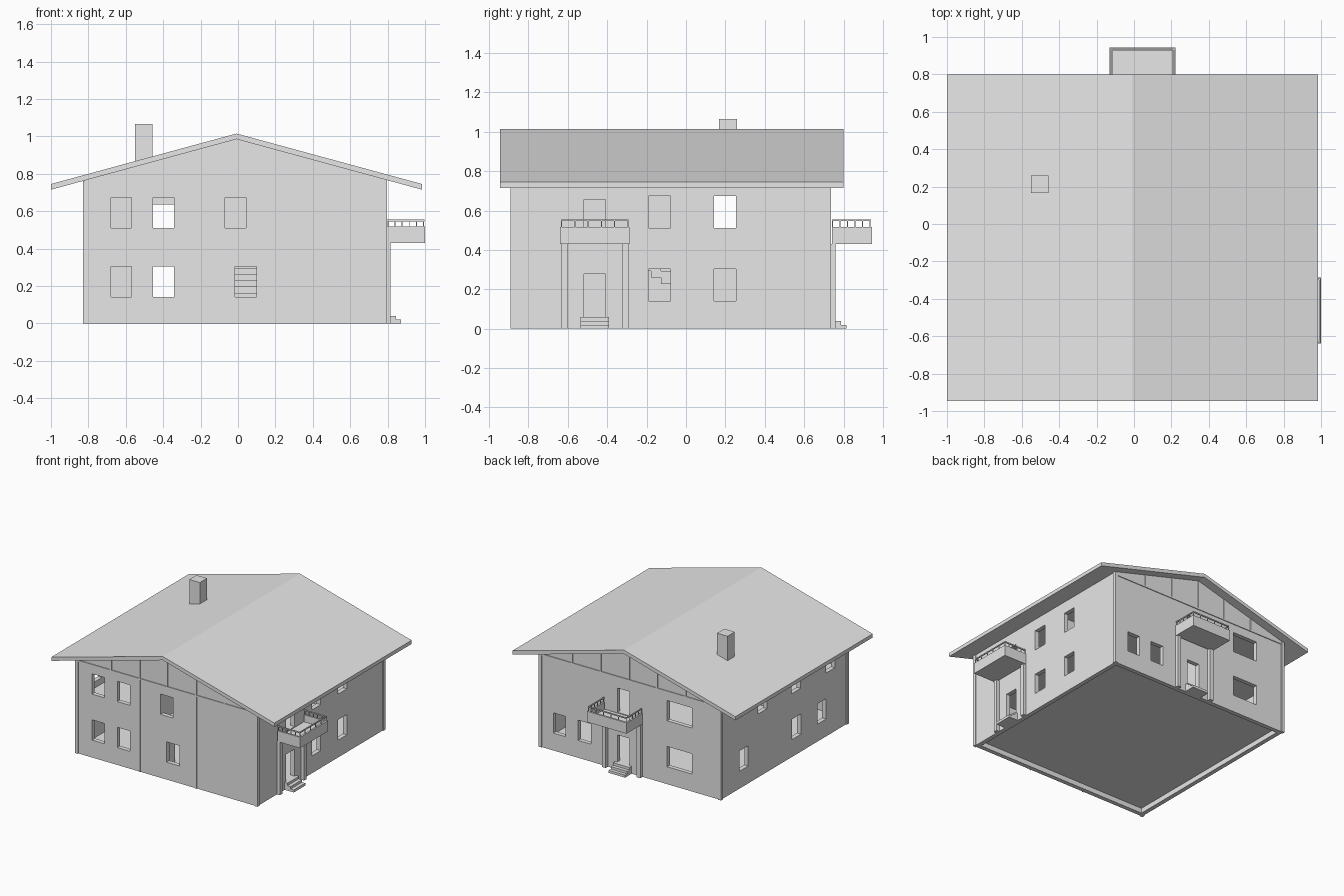
import bpy, bmesh
from mathutils import Vector

old = bpy.data.objects.get("Cube")
if old:
    bpy.data.objects.remove(old)

grey = bpy.data.materials.new("plain_grey")
grey.use_nodes = True
colour = (0.8, 0.8, 0.8, 1)
grey.diffuse_color = colour
grey.node_tree.nodes["Principled BSDF"].inputs["Base Color"].default_value = colour


def finish(name, bm):
    bmesh.ops.recalc_face_normals(bm, faces=bm.faces)
    mesh = bpy.data.meshes.new(name)
    bm.to_mesh(mesh)
    bm.free()
    mesh.materials.append(grey)
    ob = bpy.data.objects.new(name, mesh)
    bpy.context.collection.objects.link(ob)
    return ob


def boxes(name, items):
    """One object from boxes given as (x0, x1, y0, y1, z0, z1)."""
    bm = bmesh.new()
    for x0, x1, y0, y1, z0, z1 in items:
        verts = bmesh.ops.create_cube(bm, size=1)["verts"]
        for v in verts:
            v.co = Vector((x1 if v.co.x > 0 else x0,
                           y1 if v.co.y > 0 else y0,
                           z1 if v.co.z > 0 else z0))
    return finish(name, bm)


def prism(name, profile, y0, y1):
    """Profile in x and z, extruded along y."""
    bm = bmesh.new()
    face = bm.faces.new([bm.verts.new((x, y0, z)) for x, z in profile])
    ext = bmesh.ops.extrude_face_region(bm, geom=[face])["geom"]
    bmesh.ops.translate(bm, vec=(0, y1 - y0, 0),
                        verts=[g for g in ext if isinstance(g, bmesh.types.BMVert)])
    return finish(name, bm)


def cut(ob, cutter):
    mod = ob.modifiers.new("cut", "BOOLEAN")
    mod.operation, mod.solver, mod.object = "DIFFERENCE", "EXACT", cutter
    bpy.context.view_layer.objects.active = ob
    bpy.ops.object.modifier_apply(modifier=mod.name)
    bpy.data.objects.remove(cutter)


# Overall measures
XL, XR, YF, YB, T = -0.82, 0.79, -0.885, 0.73, 0.035
RIDGE, SLOPE, ROOF_T = -0.008, 0.272, 0.03
LOW, HIGH = (0.14, 0.303), (0.51, 0.673)


def under(x):
    """Height of the roof underside."""
    return 0.985 - SLOPE * abs(x - RIDGE)


# Roof
top = [(x, under(x) + ROOF_T) for x in (-1, RIDGE, 0.985)]
prism("roof", top + [(x, z - ROOF_T) for x, z in reversed(top)], -0.945, 0.8)
boxes("chimney", [(-0.55, -0.457, 0.167, 0.258, 0.78, 1.065)])


# Outer walls, hollowed, with window and door openings
def shell(x0, x1, z0, drop):
    return [(x0, z0), (x1, z0), (x1, under(x1) - drop),
            (RIDGE, under(RIDGE) - drop), (x0, under(x0) - drop)]


walls = prism("outer_walls", shell(XL, XR, 0, 0), YF, YB)
cut(walls, prism("hollow", shell(XL + T, XR - T, -0.1, 0.004), YF + T, YB - T))

holes = []
front = [(-0.68, -0.57, LOW), (-0.68, -0.57, HIGH), (-0.455, -0.343, LOW),
         (-0.455, -0.343, HIGH), (-0.07, 0.043, HIGH), (-0.015, 0.1, LOW)]
back = [(0.56, 0.67, LOW), (0.335, 0.45, LOW), (-0.565, -0.343, LOW), (-0.565, -0.343, HIGH)]
right = [(y, y + 0.112, z) for y in (-0.19, 0.143) for z in (LOW, HIGH)]
left = [(y, y + 0.112, LOW) for y in (0.38, -0.29, -0.61)]
left += [(y, y + 0.112, HIGH) for y in (0.143, -0.285, -0.72)]
DOORS = [(0.06, 0.278), (0.46, 0.655)]
back += [(-0.01, 0.1, z) for z in DOORS]
right += [(-0.518, -0.408, z) for z in DOORS]
for y, wall in ((YF, front), (YB, back)):
    holes += [(a, b, y - 0.06, y + 0.06, *z) for a, b, z in wall]
for x, wall in ((XL, left), (XR, right)):
    holes += [(x - 0.06, x + 0.06, a, b, *z) for a, b, z in wall]
cut(walls, boxes("openings", holes))

# Corner posts
boxes("corner_posts", [(x, x + 0.027, y, y + 0.027, 0, under(x + (0.027 if x > 0 else 0)))
                       for x in (-0.828, 0.77) for y in (-0.892, 0.71)])

# Gable timbers on both ends, full height battens at the front
timbers = []
for y0, y1 in ((YF - 0.006, YF + 0.004), (YB - 0.004, YB + 0.006)):
    timbers.append((XL, XR, y0, y1, 0.74, 0.752))
    for x in (-0.51, -0.255, RIDGE, 0.248, 0.5):
        full = y0 < 0 and 0.2 < abs(x) < 0.3
        timbers.append((x - 0.006, x + 0.006, y0, y1, 0 if full else 0.74, under(x) - 0.002))
boxes("gable_timbers", timbers)

# Floors inside, with a stairwell in the upper one
IX0, IX1, IY0, IY1 = XL + T, XR - T, YF + T, YB - T
SX0, SX1, SY0, SY1 = -0.05, 0.19, -0.38, 0.23
boxes("ground_floor", [(IX0, IX1, IY0, IY1, 0.04, 0.06)])
boxes("upper_floor", [(IX0, SX0, IY0, IY1, 0.43, 0.46), (SX1, IX1, IY0, IY1, 0.43, 0.46),
                      (SX0, SX1, IY0, SY0, 0.43, 0.46), (SX0, SX1, SY1, IY1, 0.43, 0.46)])
boxes("attic_floor", [(IX0, IX1, IY0, IY1, 0.72, 0.745)])

# Inner walls with door gaps
inner = [(-0.1, -0.07, a, b, 0.06, 0.43)
         for a, b in ((IY0, -0.7), (-0.58, 0.28), (0.4, IY1))]
inner += [(-0.1, -0.07, a, b, 0.46, 0.72) for a, b in ((IY0, 0.14), (0.26, IY1))]
inner += [(IX0, -0.46, 0, 0.03, 0.46, 0.72), (-0.335, IX1, 0, 0.03, 0.46, 0.72),
          (-0.46, -0.335, 0, 0.03, 0.637, 0.72)]
boxes("inner_walls", inner)

# Stairs climbing towards the front
N = 12
run, rise = (SY1 - SY0) / N, 0.4 / N
boxes("stairs", [(SX0, SX1, SY1 - (i + 1) * run, SY1 - i * run,
                  0.06 + max(0, i - 1) * rise, 0.06 + (i + 1) * rise) for i in range(N)])


# Entrances: balcony tray, railing, pilasters and steps
def entrance(side, place):
    """place turns along-wall and outward extents into a box."""
    W, D = 0.176, 0.203
    boxes(side + "_balcony", [place(*b) for b in (
        (-W, W, 0, D, 0.43, 0.46),
        (-W, W, D - 0.015, D, 0.46, 0.517),
        (-W, 0.015 - W, 0, D - 0.015, 0.46, 0.517),
        (W - 0.015, W, 0, D - 0.015, 0.46, 0.517))])
    r, e, d = 0.004, W - 0.008, D - 0.008
    bars = [(-e - r, e + r, d - r, d + r, 0.546, 0.555)]
    bars += [(s * e - r, s * e + r, 0, d - r, 0.546, 0.555) for s in (-1, 1)]
    h = 0.0025
    for i in range(6):
        u = -e + 2 * e * i / 5
        bars.append((u - h, u + h, d - h, d + h, 0.515, 0.548))
        v = 0.004 + (d - 0.004) * i / 5
        if i < 5:
            bars += [(s * e - h, s * e + h, v - h, v + h, 0.515, 0.548) for s in (-1, 1)]
    boxes(side + "_railing", [place(*b) for b in bars])
    boxes(side + "_pilasters", [place(s * 0.154 - 0.016, s * 0.154 + 0.016, -0.01, 0.019, 0, 0.43)
                                for s in (-1, 1)])
    boxes(side + "_steps", [place(-0.073, 0.073, -0.01, out, z, z + 0.02)
                            for out, z in ((0.075, 0), (0.047, 0.02), (0.019, 0.04))])


entrance("left", lambda a, b, c, d, e, f: (XR + 0.007 + c, XR + 0.007 + d,
                                           a - 0.463, b - 0.463, e, f))
entrance("back", lambda a, b, c, d, e, f: (a + 0.045, b + 0.045, YB + 0.01 + c, YB + 0.01 + d, e, f))
